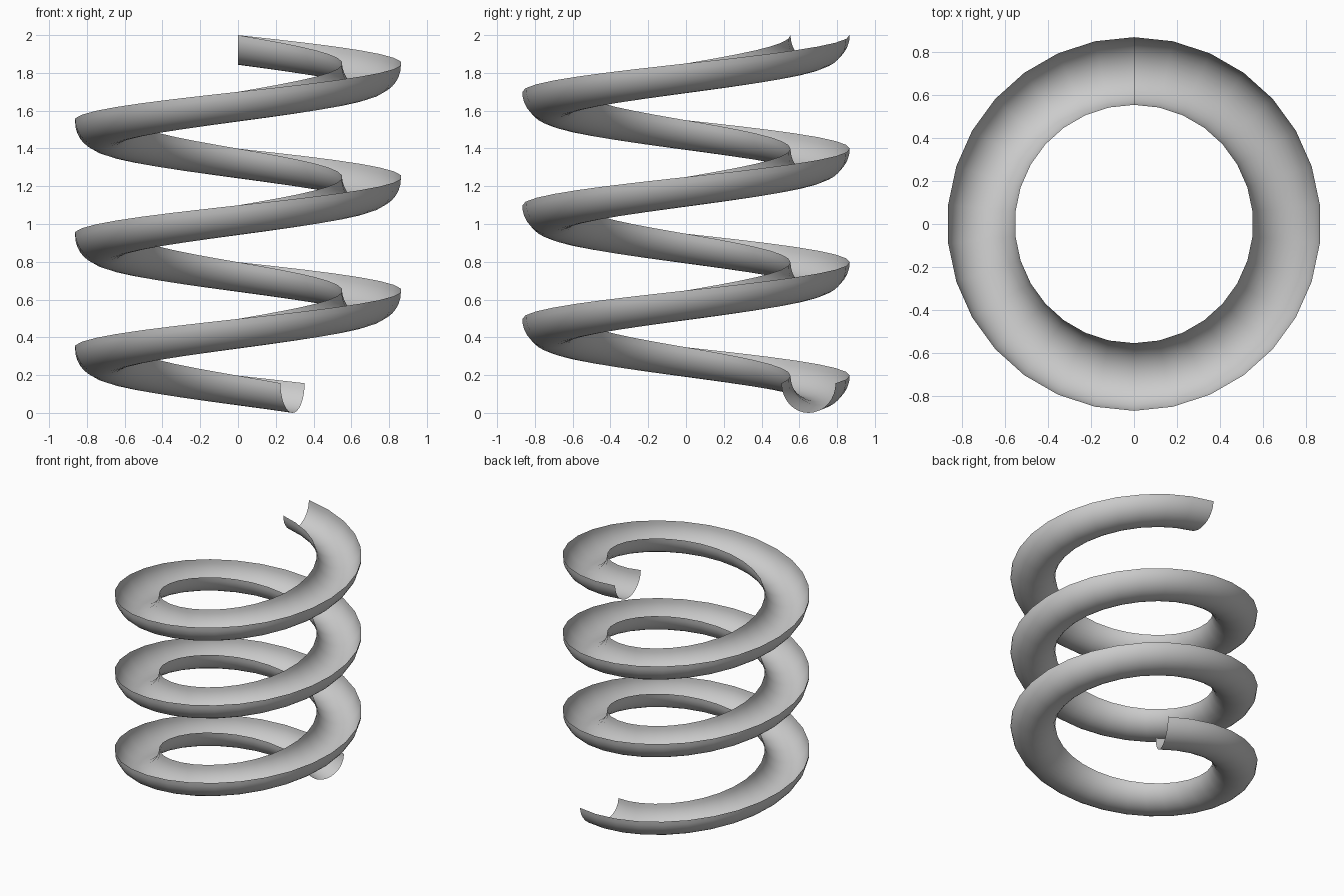
import bpy, bmesh
from math import sin, cos, pi, radians

cube = bpy.data.objects.get("Cube")
if cube:
    bpy.data.objects.remove(cube, do_unlink=True)

COIL_RADIUS = 0.71      # centre line of the channel
TUBE_RADIUS = 0.157     # half-round cross-section
STEP = radians(12)
STEPS = 92              # three turns and a little more
PROFILE = 16
RISE = (2 - TUBE_RADIUS) / STEPS

# Material
grey = bpy.data.materials.new("light grey")
grey.use_nodes = True
colour = (0.6, 0.6, 0.6, 1)
grey.diffuse_color = colour
grey.node_tree.nodes["Principled BSDF"].inputs["Base Color"].default_value = colour

# Open half-round channel swept along a helix, ending at the back
bm = bmesh.new()
rows = []
for i in range(STEPS + 1):
    angle = pi / 2 - (STEPS - i) * STEP
    rim = TUBE_RADIUS + i * RISE
    row = []
    for j in range(PROFILE + 1):
        a = pi * j / PROFILE
        r = COIL_RADIUS - TUBE_RADIUS * cos(a)
        z = rim - TUBE_RADIUS * sin(a)
        row.append(bm.verts.new((r * cos(angle), r * sin(angle), z)))
    rows.append(row)

for low, high in zip(rows, rows[1:]):
    for j in range(PROFILE):
        bm.faces.new((low[j], low[j + 1], high[j + 1], high[j]))

mesh = bpy.data.meshes.new("spiral_channel")
bm.to_mesh(mesh)
bm.free()
mesh.materials.append(grey)
channel = bpy.data.objects.new("spiral_channel", mesh)
bpy.context.collection.objects.link(channel)

# Smooth shading
bpy.ops.object.select_all(action="DESELECT")
channel.select_set(True)
bpy.context.view_layer.objects.active = channel
bpy.ops.object.shade_smooth_by_angle(angle=radians(40))
